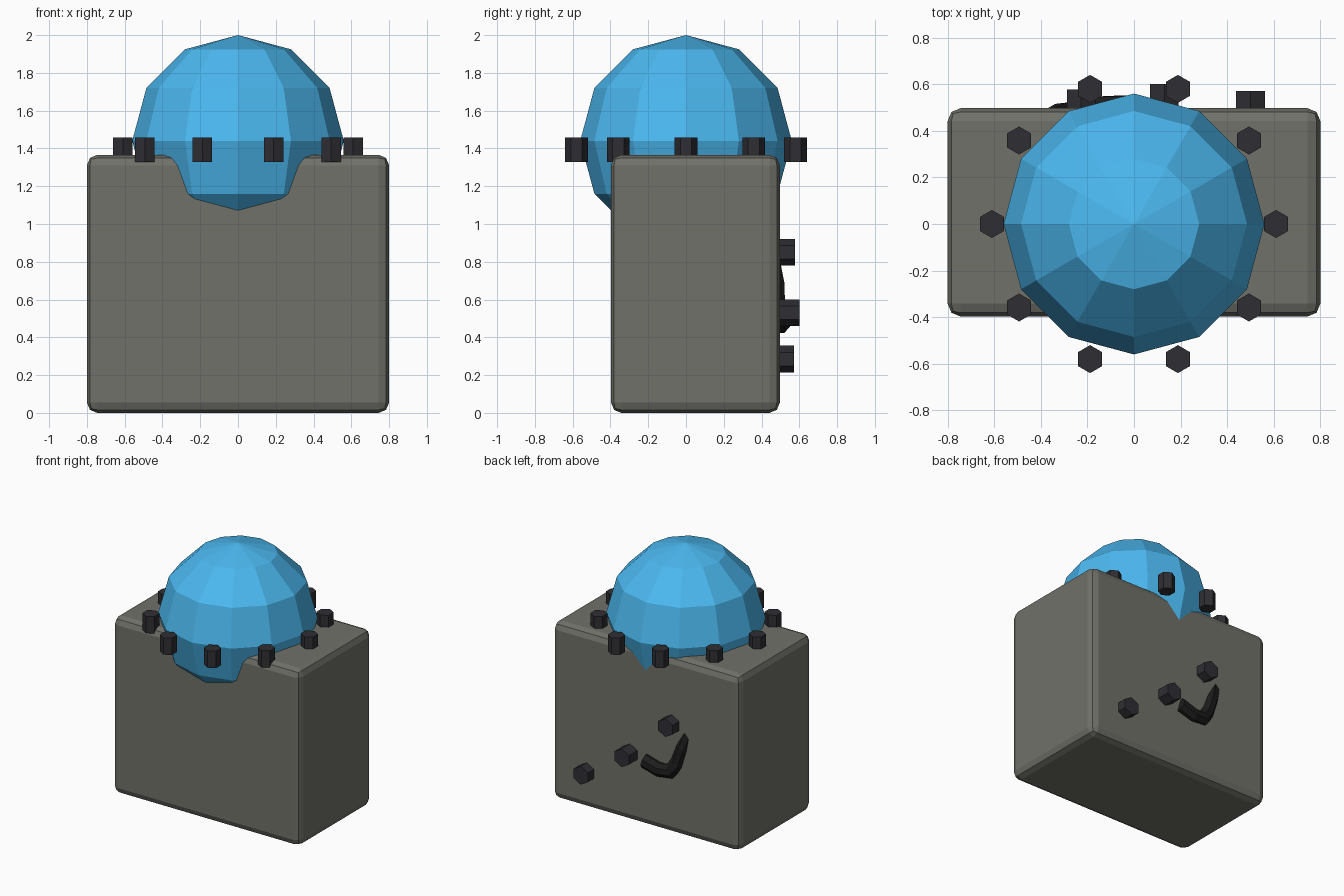
import bpy, math

if "Cube" in bpy.data.objects:
    bpy.data.objects.remove(bpy.data.objects["Cube"])


def paint(obj, name, rgb):
    mat = bpy.data.materials.get(name) or bpy.data.materials.new(name)
    mat.diffuse_color = (*rgb, 1)
    mat.use_nodes = True
    mat.node_tree.nodes["Principled BSDF"].inputs["Base Color"].default_value = mat.diffuse_color
    obj.data.materials.append(mat)


def hex_bolt(name, loc, radius, depth, rot=(0, 0, 0)):
    bpy.ops.mesh.primitive_cylinder_add(vertices=6, radius=radius, depth=depth,
                                        location=loc, rotation=rot)
    bolt = bpy.context.object
    bolt.name = name
    paint(bolt, "dark_metal", (0.028, 0.027, 0.033))


# Bevelled box body
bpy.ops.mesh.primitive_cube_add(size=1, location=(0, 0.05, 0.683))
body = bpy.context.object
body.name = "body"
body.scale = (1.6, 0.894, 1.366)
bpy.ops.object.transform_apply(location=False, rotation=False, scale=True)
bevel = body.modifiers.new("bevel", "BEVEL")
bevel.width = 0.055
bevel.segments = 2
paint(body, "grey_casing", (0.16, 0.165, 0.14))

# Faceted dome, sunk into the top of the body
bpy.ops.mesh.primitive_uv_sphere_add(segments=12, ring_count=6, radius=0.56,
                                     location=(0, 0, 1.44))
dome = bpy.context.object
dome.name = "dome"
paint(dome, "blue_glass", (0.07, 0.48, 0.87))

# Ring of upright bolts around the dome
for i in range(10):
    a = math.tau * i / 10
    hex_bolt(f"ring_bolt_{i + 1}",
             (0.61 * math.cos(a), 0.61 * math.sin(a), 1.393), 0.06, 0.13)

# Bolts on the back, each standing out a different amount
for i, (x, z, tip) in enumerate([(0.5, 0.285, 0.571), (0.13, 0.53, 0.6),
                                 (-0.227, 0.85, 0.577)]):
    hex_bolt(f"back_bolt_{i + 1}", (x, tip - 0.065, z), 0.071, 0.13,
             (math.pi / 2, 0, 0))

# Bent cable half buried in the back
curve = bpy.data.curves.new("back_cable", "CURVE")
curve.dimensions = "3D"
curve.bevel_depth = 0.058
curve.bevel_resolution = 2
curve.use_fill_caps = True
path = [(-0.37, 0.43, 0.86), (-0.31, 0.465, 0.68), (-0.265, 0.47, 0.55),
        (-0.21, 0.485, 0.48), (-0.12, 0.495, 0.475), (0.0, 0.498, 0.51)]
spline = curve.splines.new("POLY")
spline.points.add(len(path) - 1)
for point, co in zip(spline.points, path):
    point.co = (*co, 1)
spline.use_smooth = False
cable = bpy.data.objects.new("back_cable", curve)
bpy.context.collection.objects.link(cable)
paint(cable, "black_rubber", (0.012, 0.012, 0.012))
